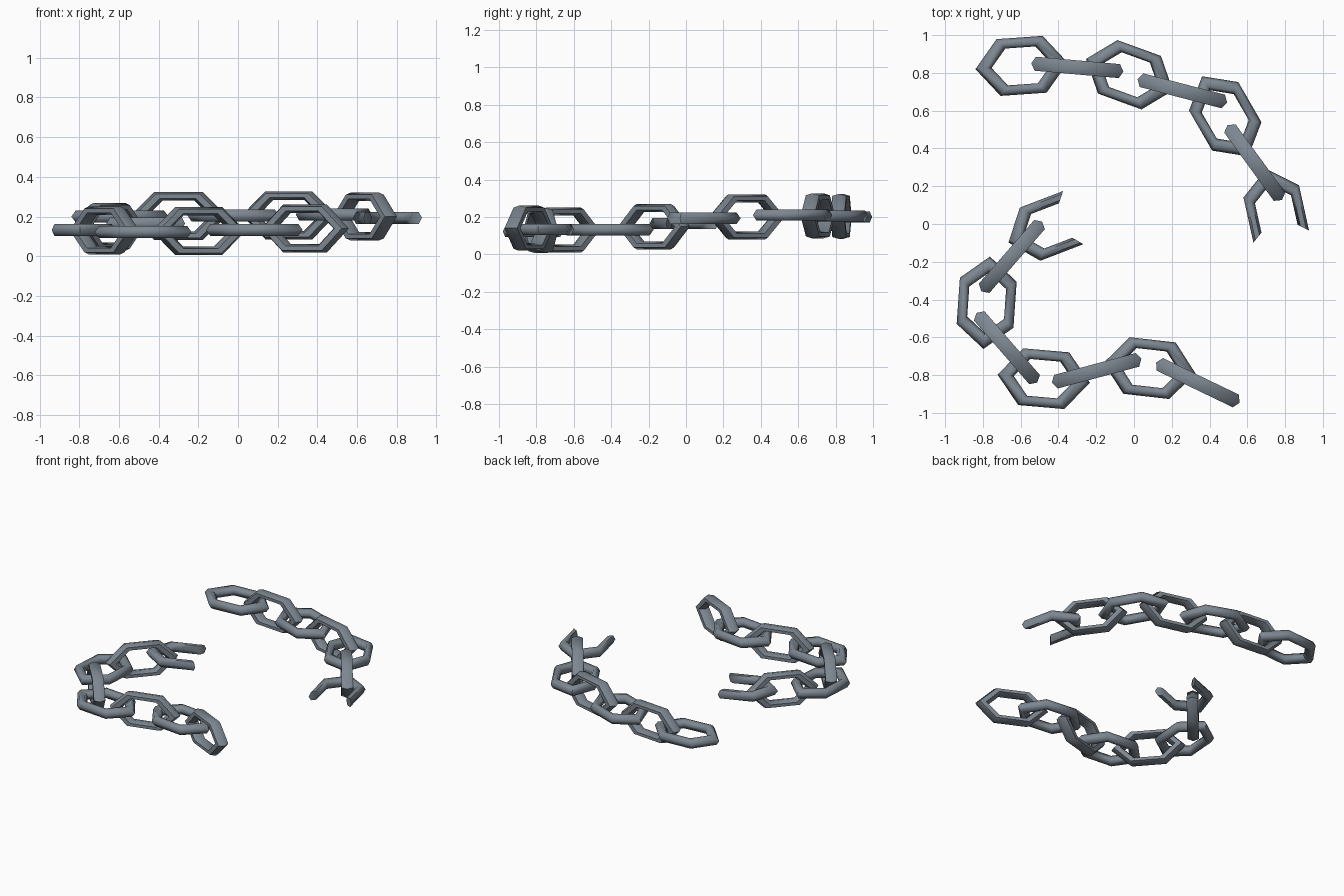
import bpy, bmesh, math
from mathutils import Matrix

if "Cube" in bpy.data.objects:
    bpy.data.objects.remove(bpy.data.objects["Cube"])

R, r = 0.202, 0.043      # ring radius and bar radius
NARROW, SQUASH = 0.71, 0.8

steel = bpy.data.materials.new("blue_grey_steel")
steel.diffuse_color = (0.205, 0.242, 0.283, 1)
steel.use_nodes = True
steel.node_tree.nodes["Principled BSDF"].inputs["Base Color"].default_value = steel.diffuse_color


def link(name, x, y, z, angle, upright=False, broken=False):
    """Six-sided chain link; a broken one lacks its forward tip."""
    bm = bmesh.new()
    rings = []
    for i in range(6):
        a = math.radians(60 * i)
        ring = []
        for j in range(6):
            b = math.radians(60 * j)
            d = R + r * math.cos(b)
            ring.append(bm.verts.new((d * math.cos(a), d * math.sin(a) * NARROW, r * math.sin(b))))
        rings.append(ring)
    for i in range(6):
        p, q = rings[i], rings[(i + 1) % 6]
        for j in range(6):
            k = (j + 1) % 6
            bm.faces.new((p[j], q[j], q[k], p[k]))
    if broken:
        bmesh.ops.delete(bm, geom=rings[0], context='VERTS')
        bmesh.ops.holes_fill(bm, edges=[e for e in bm.edges if e.is_boundary], sides=0)
    bmesh.ops.recalc_face_normals(bm, faces=bm.faces)
    m = Matrix.Rotation(math.radians(angle), 4, 'Z')
    if upright:
        m = m @ Matrix.Rotation(math.pi / 2, 4, 'X')
    bm.transform(Matrix.Translation((x, y, z)) @ Matrix.Diagonal((1, 1, SQUASH, 1)) @ m)
    me = bpy.data.meshes.new(name)
    bm.to_mesh(me)
    bm.free()
    me.materials.append(steel)
    ob = bpy.data.objects.new(name, me)
    bpy.context.collection.objects.link(ob)
    bpy.ops.object.select_all(action='DESELECT')
    ob.select_set(True)
    bpy.context.view_layer.objects.active = ob
    bpy.ops.object.shade_smooth_by_angle(angle=math.radians(62))


# x, y, z, heading; flat and upright links alternate
back_chain = [
    (-0.595, 0.837, 0.20, 4), (-0.30, 0.829, 0.203, -5), (-0.024, 0.79, 0.205, -20),
    (0.256, 0.705, 0.206, -14.6), (0.483, 0.57, 0.21, -60), (0.639, 0.325, 0.20, -54),
    (0.753, 0.053, 0.193, -77.5)]
front_chain = [
    (0.338, -0.84, 0.14, -25.7), (0.082, -0.763, 0.133, -6.5), (-0.198, -0.777, 0.127, 15),
    (-0.478, -0.819, 0.122, -5), (-0.673, -0.655, 0.13, -49), (-0.78, -0.417, 0.132, 86),
    (-0.647, -0.172, 0.148, 49), (-0.436, -0.01, 0.165, 21)]

for label, chain, first_upright in (("back", back_chain, 0), ("front", front_chain, 1)):
    for i, (x, y, z, angle) in enumerate(chain):
        last = i == len(chain) - 1
        name = f"{label}_broken_link" if last else f"{label}_link_{i + 1}"
        link(name, x, y, z, angle, (i + first_upright) % 2 == 1, last)
